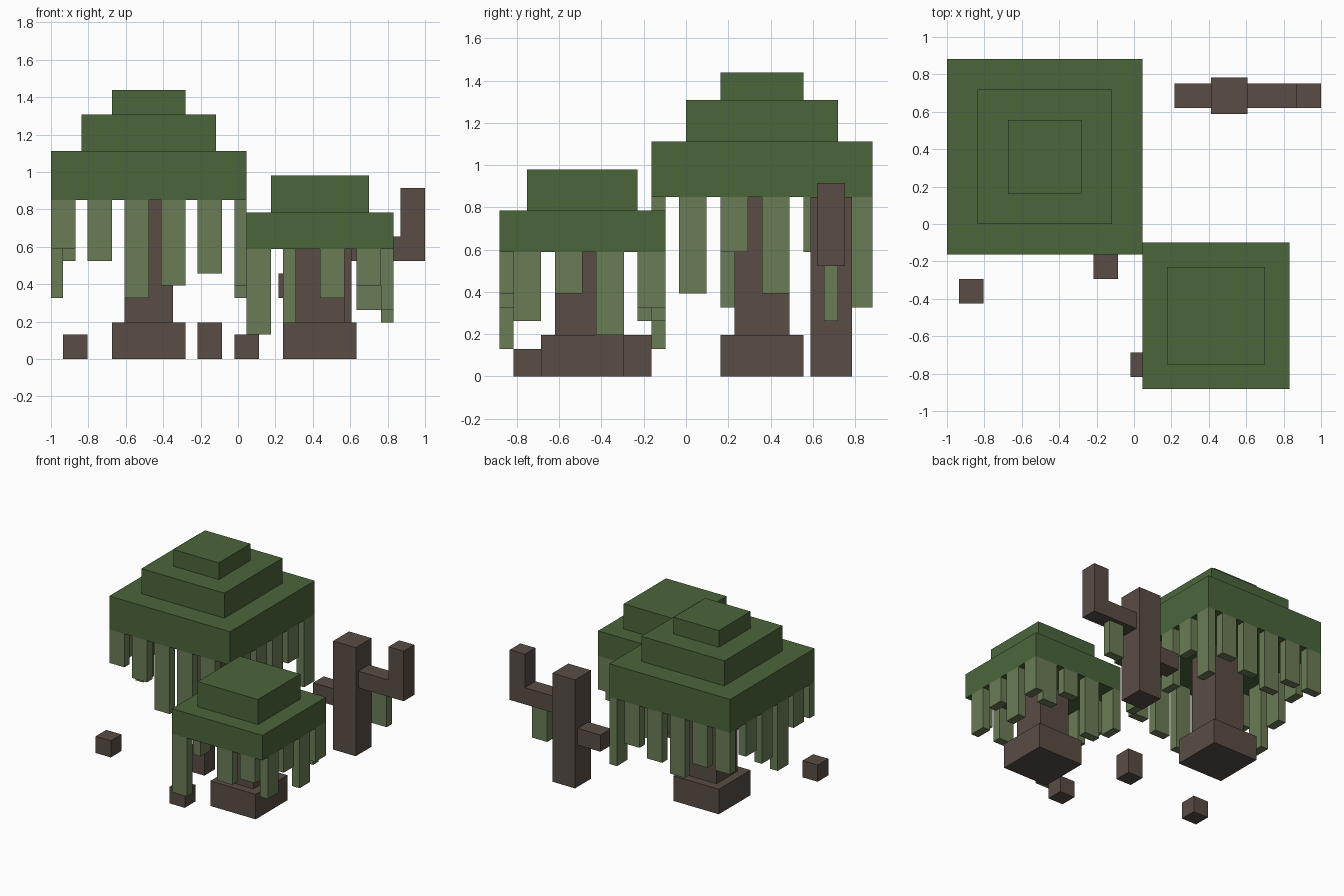
import bpy

cube = bpy.data.objects.get("Cube")
if cube:
    bpy.data.objects.remove(cube, do_unlink=True)

UNIT = 2 / 30.6          # size of one building block
ORIGIN = (-1, -13.5 * UNIT, 0)


def material(name, colour):
    mat = bpy.data.materials.new(name)
    mat.use_nodes = True
    mat.diffuse_color = colour
    mat.node_tree.nodes["Principled BSDF"].inputs["Base Color"].default_value = colour
    return mat


leaf = material("leaf_green", (.071, .133, .044, 1))
bark = material("bark_brown", (.100, .074, .058, 1))
moss = material("vine_green", (.147, .202, .095, 1))


def box(name, mat, low, size):
    """Box from its low corner and size, both in block units."""
    centre = [o + (l + s / 2) * UNIT for o, l, s in zip(ORIGIN, low, size)]
    bpy.ops.mesh.primitive_cube_add(size=1, location=centre)
    obj = bpy.context.object
    obj.name = name
    obj.scale = [s * UNIT for s in size]
    bpy.ops.object.transform_apply(location=False, rotation=False, scale=True)
    obj.data.materials.append(mat)


def tree(name, x, y, trunk_top, tiers):
    """Square tree centred on x, y; tiers are (width, height) from the bottom."""
    box(name + "_root", bark, (x - 3, y - 3, 0), (6, 6, 3))
    box(name + "_trunk", bark, (x - 2, y - 2, 3), (4, 4, trunk_top - 3))
    z = trunk_top
    for width, height in tiers:
        box(name + "_canopy", leaf, (x - width / 2, y - width / 2, z), (width, width, height))
        z += height


def vines(name, top, row, along_x, fixed):
    """Row of vines on one canopy edge; row maps position to bottom height."""
    for start, bottom in row.items():
        low, size = ((start, fixed), (2, 1)) if along_x else ((fixed, start), (1, 2))
        box(name, moss, (*low, bottom), (*size, top - bottom))


# Large tree
tree("large_tree", 8, 19, 13, [(16, 4), (11, 3), (6, 2)])
vines("large_front_vine", 13, {0: 9, 3: 8, 6: 5, 9: 6, 12: 7}, True, 11)
vines("large_back_vine", 13, {0: 8, 3: 8, 6: 6, 9: 7, 12: 8}, True, 26)
vines("large_left_vine", 13, {13: 6, 16: 9, 19: 6, 22: 9, 25: 5}, False, 15)
vines("large_right_vine", 13, {13: 9, 16: 5, 19: 7, 22: 9}, False, 0)

# Small tree
tree("small_tree", 22, 6, 9, [(12, 3), (8, 3)])
vines("small_front_vine", 9, {16: 2, 22: 5, 25: 6}, True, 0)
vines("small_back_vine", 9, {19: 2, 22: 6, 25: 4}, True, 11)
vines("small_left_vine", 9, {1: 4, 4: 6, 7: 3, 10: 5}, False, 27)
vines("small_right_vine", 9, {4: 5, 7: 5, 10: 4}, False, 16)

# Dead tree with two branches
box("dead_trunk", bark, (21.6, 22.5, 0), (3, 3, 13))
box("dead_left_branch", bark, (24.6, 23, 8), (4, 2, 2))
box("dead_left_branch_tip", bark, (28.6, 23, 8), (2, 2, 6))
box("dead_right_branch", bark, (18.6, 23, 5), (3, 2, 2))
box("dead_branch_vine", moss, (26, 23.5, 4), (2, 1, 4))

# Small stumps
for x, y, height in [(1, 7, 2), (12, 9, 3), (15, 1, 2)]:
    box("stump", bark, (x, y, 0), (2, 2, height))
